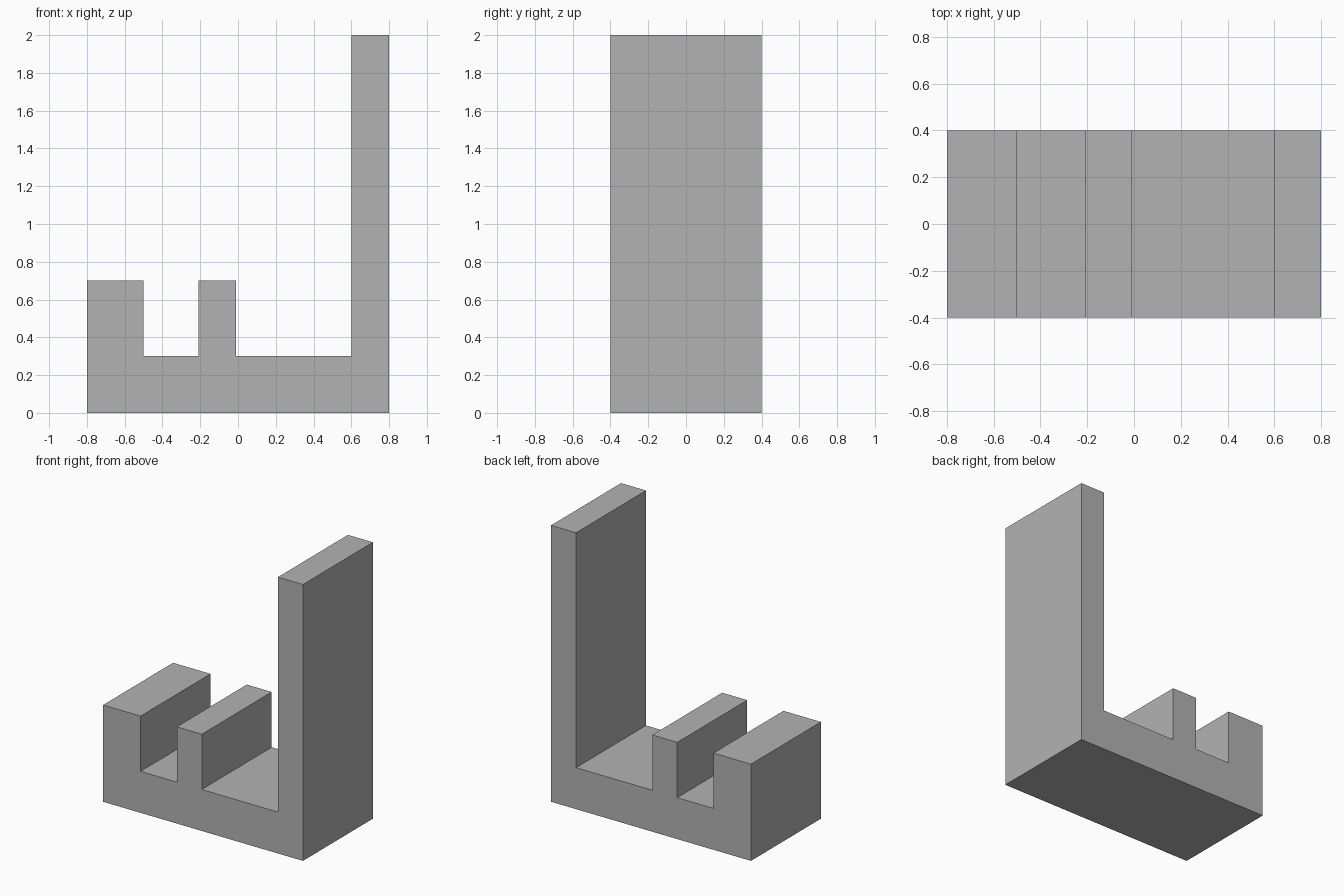
import bpy
import bmesh

cube = bpy.data.objects.get("Cube")
if cube:
    bpy.data.objects.remove(cube, do_unlink=True)

# One plain grey for the whole bracket
grey = bpy.data.materials.new("grey")
grey.use_nodes = True
colour = (0.45, 0.45, 0.45, 1)
grey.diffuse_color = colour
grey.node_tree.nodes["Principled BSDF"].inputs["Base Color"].default_value = colour

# Side profile: thick block, slot, narrow rib, floor and tall upright
depth, floor, rib_top = 0.8, 0.3, 0.7
profile = [
    (-0.8, 0), (0.8, 0), (0.8, 2), (0.6, 2),
    (0.6, floor), (-0.01, floor),
    (-0.01, rib_top), (-0.21, rib_top),
    (-0.21, floor), (-0.5, floor),
    (-0.5, rib_top), (-0.8, rib_top),
]

# Extrude the profile from front to back
bm = bmesh.new()
front = bm.faces.new([bm.verts.new((x, -depth / 2, z)) for x, z in profile])
result = bmesh.ops.extrude_face_region(bm, geom=[front], use_keep_orig=True)
back_verts = [v for v in result["geom"] if isinstance(v, bmesh.types.BMVert)]
bmesh.ops.translate(bm, verts=back_verts, vec=(0, depth, 0))
bmesh.ops.recalc_face_normals(bm, faces=bm.faces)

mesh = bpy.data.meshes.new("slotted_bracket")
bm.to_mesh(mesh)
bm.free()
mesh.materials.append(grey)
bracket = bpy.data.objects.new("slotted_bracket", mesh)
bpy.context.collection.objects.link(bracket)
